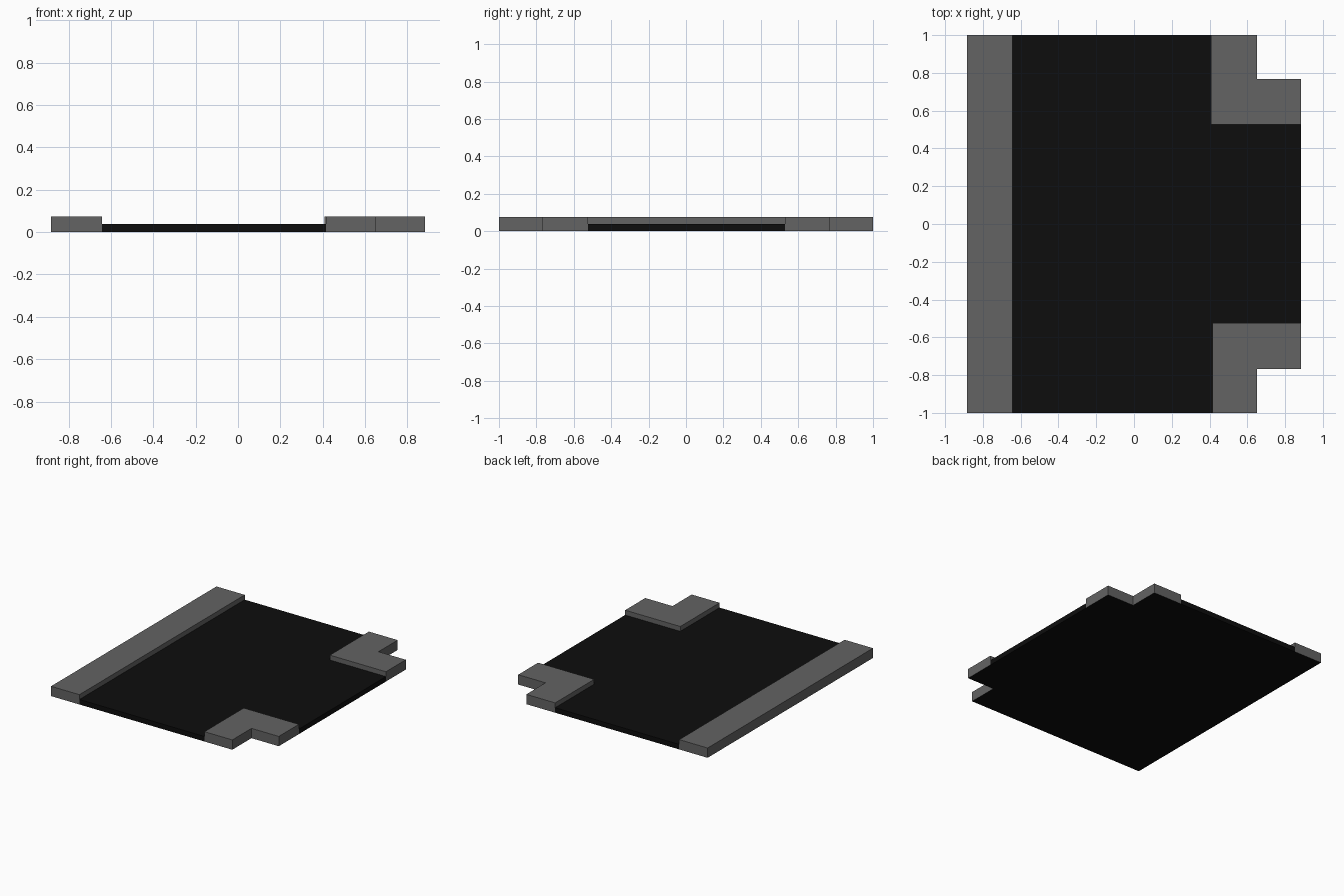
import bpy
import bmesh

cube = bpy.data.objects.get("Cube")
if cube:
    bpy.data.objects.remove(cube, do_unlink=True)


def material(name, value):
    mat = bpy.data.materials.new(name)
    mat.use_nodes = True
    colour = (value, value, value, 1)
    mat.diffuse_color = colour
    mat.node_tree.nodes["Principled BSDF"].inputs["Base Color"].default_value = colour
    return mat


concrete = material("concrete grey", 0.125)
asphalt = material("asphalt black", 0.004)


def slab(name, outline, height, mat):
    """Extrude a plan outline up from the ground; the underside is asphalt."""
    bm = bmesh.new()
    base = bm.faces.new([bm.verts.new((x, y, 0)) for x, y in outline])
    result = bmesh.ops.extrude_face_region(bm, geom=[base], use_keep_orig=True)
    top = [v for v in result["geom"] if isinstance(v, bmesh.types.BMVert)]
    bmesh.ops.translate(bm, verts=top, vec=(0, 0, height))
    bmesh.ops.recalc_face_normals(bm, faces=bm.faces)
    for face in bm.faces:
        face.material_index = 1 if face.normal.z < -0.5 else 0
    mesh = bpy.data.meshes.new(name)
    bm.to_mesh(mesh)
    bm.free()
    mesh.materials.append(mat)
    mesh.materials.append(asphalt)
    obj = bpy.data.objects.new(name, mesh)
    bpy.context.collection.objects.link(obj)
    return obj


# Plan dimensions
side, end = 0.883, 1.0
kerb = -0.643
notch_x, notch_y = 0.652, 0.768
back_x, back_y = 0.408, 0.528
front_x, front_y = 0.416, -0.525
road_height, pavement_height = 0.038, 0.075

# T-junction road surface
slab("road", [(kerb, -end), (front_x, -end), (front_x, front_y), (side, front_y),
              (side, back_y), (back_x, back_y), (back_x, end), (kerb, end)],
     road_height, asphalt)

# Straight pavement along the closed side
slab("straight_pavement", [(-side, -end), (kerb, -end), (kerb, end), (-side, end)],
     pavement_height, concrete)

# L-shaped pavements at the two corners of the side road
for name, x, y, s in (("front_corner_pavement", front_x, front_y, -1),
                      ("back_corner_pavement", back_x, back_y, 1)):
    slab(name, [(x, y), (side, y), (side, s * notch_y), (notch_x, s * notch_y),
                (notch_x, s * end), (x, s * end)], pavement_height, concrete)
